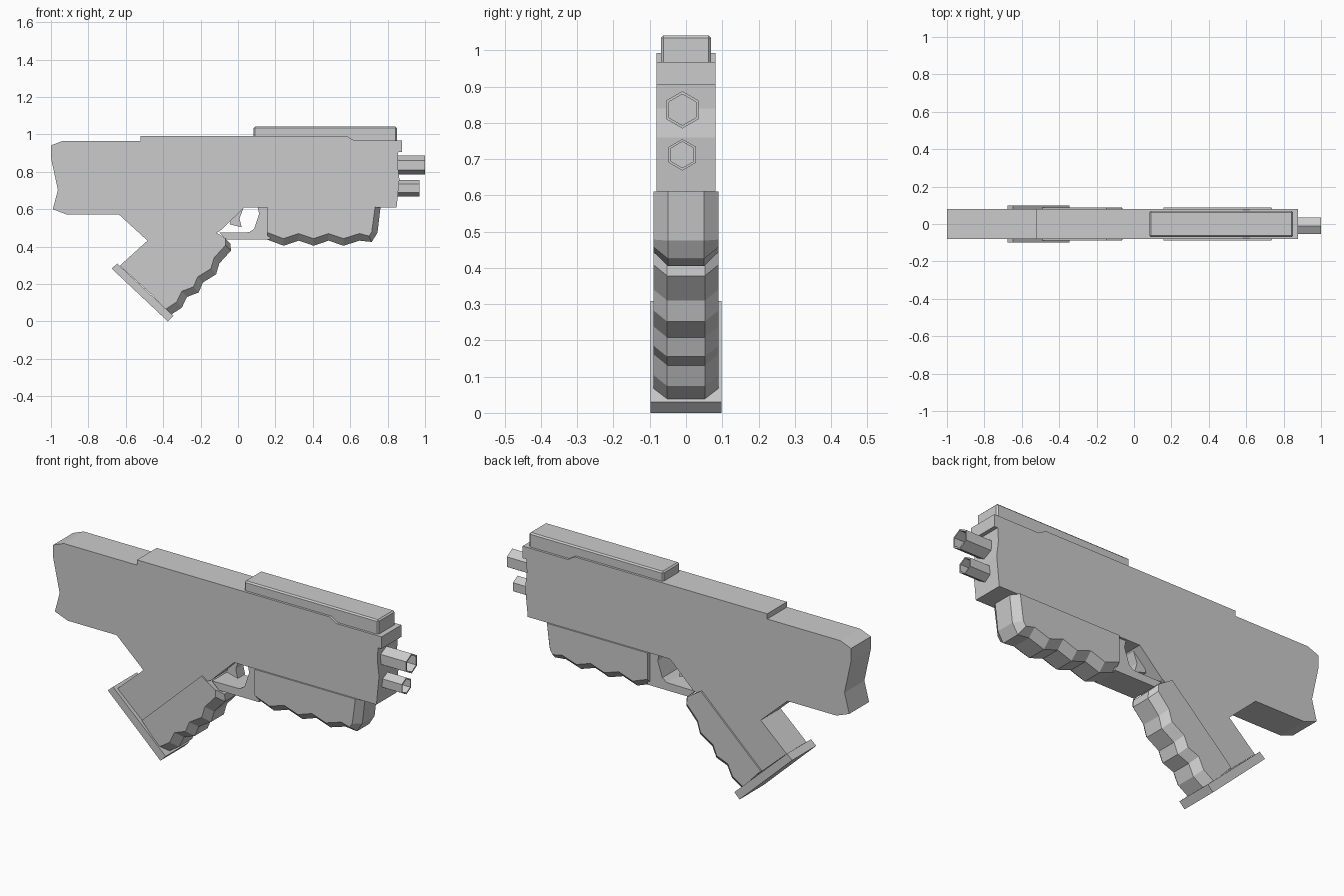
import bpy, bmesh
from math import sin, cos, pi

if "Cube" in bpy.data.objects:
    bpy.data.objects.remove(bpy.data.objects["Cube"])


def make_object(name, rings):
    """Skin a list of equal-length point loops, closing both ends."""
    bm = bmesh.new()
    loops = [[bm.verts.new(p) for p in ring] for ring in rings]
    n = len(loops[0])
    for a, b in zip(loops, loops[1:]):
        for i in range(n):
            j = (i + 1) % n
            bm.faces.new((a[i], a[j], b[j], b[i]))
    bm.faces.new(loops[0][::-1])
    bm.faces.new(loops[-1])
    bmesh.ops.recalc_face_normals(bm, faces=bm.faces[:])
    mesh = bpy.data.meshes.new(name)
    bm.to_mesh(mesh)
    bm.free()
    ob = bpy.data.objects.new(name, mesh)
    bpy.context.collection.objects.link(ob)
    return ob


def slab(name, profile, half, bevel=0):
    """Side profile (x, z) given thickness along y."""
    ob = make_object(name, [[(x, y, z) for x, z in profile] for y in (-half, half)])
    if bevel:
        mod = ob.modifiers.new("bevel", 'BEVEL')
        mod.width = bevel
        mod.segments = 1
    return ob


def chamfered_slab(name, full, inset, narrow, wide):
    """Full profile in the middle, inset profile on the outer sides."""
    layers = [(-wide, inset), (-narrow, full), (narrow, full), (wide, inset)]
    return make_object(name, [[(x, y, z) for x, z in p] for y, p in layers])


def hex_barrel(name, z, tip, outer, bore):
    rings = []
    for x, r in ((0.83, outer), (tip, outer), (tip, bore), (0.87, bore)):
        rings.append([(x, -0.01 + r * sin(k * pi / 3), z + r * cos(k * pi / 3))
                      for k in range(6)])
    return make_object(name, rings)


# Receiver with stock and rear half of the grip
slab("receiver", [
    (-1, .941), (-.939, .965), (-.521, .965), (-.521, .992), (.58, .992),
    (.62, .968), (.877, .968), (.877, .906), (.857, .906), (.853, .84),
    (.863, .76), (.848, .61), (.035, .61), (-.095, .485), (-.16, .45),
    (-.43, .115), (-.632, .298), (-.484, .432), (-.637, .572),
    (-.917, .572), (-.99, .6), (-.963, .703), (-1, .875)], .081)

# Top rail
slab("top_rail", [(.083, .96), (.083, 1.041), (.85, 1.041), (.85, .96)], .069, .007)

# Barrels
hex_barrel("upper_barrel", .836, 1.0, .0515, .043)
hex_barrel("lower_barrel", .712, .97, .0435, .036)

# Finger-grooved front of the grip
grooves = [(-.04, .415), (-.038, .378), (-.1, .31), (-.117, .252), (-.188, .208),
           (-.21, .155), (-.273, .131), (-.3, .074), (-.36, .035)]
back = [(-.489, .174), (-.147, .495)]
chamfered_slab("grip_front", grooves + back,
               [(x - .028, z + .03) for x, z in grooves] + back, .052, .089)

# Grip base plate
slab("grip_base", [(-.676, .283), (-.646, .309), (-.345, .03), (-.375, .0)], .098)

# Fore grip with wavy underside
waves = [(.158, .437), (.243, .405), (.324, .432), (.404, .405), (.484, .432),
         (.564, .405), (.65, .432), (.715, .425), (.746, .475)]
inset = [(x, z + .038) for x, z in waves[:-2]] + [(.7, .457), (.715, .478)]
chamfered_slab("fore_grip", waves + [(.762, .611), (.158, .611)],
               inset + [(.733, .611), (.158, .611)], .05, .089)

# Trigger guard
slab("trigger_guard", [
    (-.1, .475), (.06, .477), (.086, .495), (.113, .575), (.104, .615),
    (.17, .615), (.17, .437), (-.06, .437)], .07)

# Trigger
slab("trigger", [(-.03, .57), (.03, .61), (.008, .55), (.02, .503), (-.045, .52)], .03)
